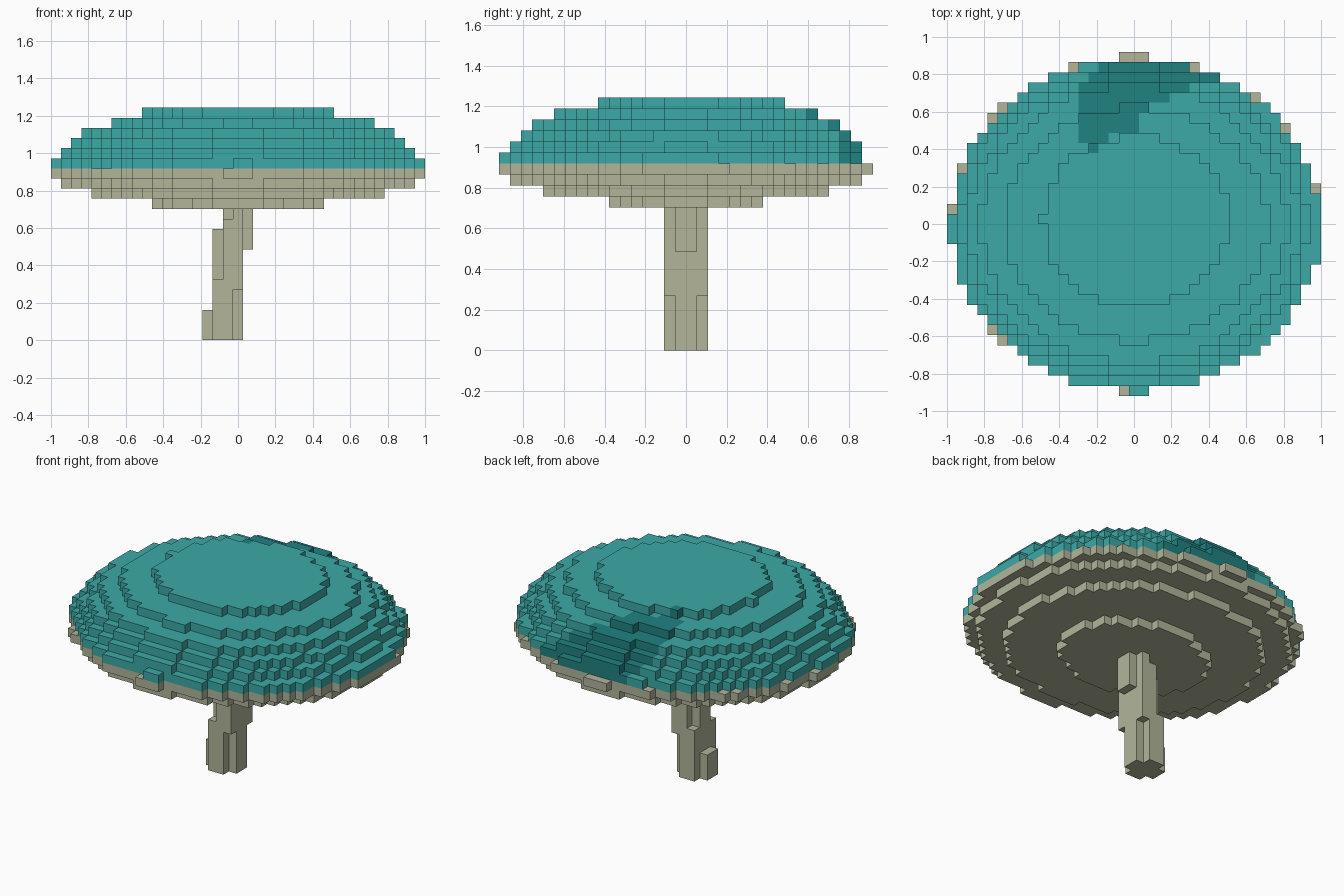
import bpy
import bmesh
from mathutils import Vector

cube = bpy.data.objects.get("Cube")
if cube:
    bpy.data.objects.remove(cube)

S = 2 / 37                       # edge length of one block
NX, NY = 37, 34                  # blocks across and deep


def material(name, rgb):
    m = bpy.data.materials.new(name)
    m.use_nodes = True
    m.diffuse_color = (*rgb, 1)
    bsdf = m.node_tree.nodes["Principled BSDF"]
    bsdf.inputs["Base Color"].default_value = (*rgb, 1)
    bsdf.inputs["Roughness"].default_value = 0.9
    return m


teal = material("teal", (0.045, 0.402, 0.386))
dark_teal = material("dark teal", (0.0144, 0.223, 0.223))
tan = material("pale tan", (0.445, 0.462, 0.323))


def centre(c):
    return Vector(((c[0] - NX / 2 + 0.5) * S, (c[1] - NY / 2 + 0.5) * S, (c[2] + 0.5) * S))


def disc(layer, cx, cy, rx, ry):
    """Blocks of one layer whose centres lie inside an ellipse."""
    cells = set()
    for i in range(NX):
        for j in range(NY):
            p = centre((i, j, layer))
            if ((p.x - cx) / rx) ** 2 + ((p.y - cy) / ry) ** 2 <= 1:
                cells.add((i, j, layer))
    return cells


def box(i0, i1, j0, j1, k0, k1):
    return {(i, j, k) for i in range(i0, i1) for j in range(j0, j1) for k in range(k0, k1)}


# Underside of the cap: layer, centre x, centre y, radius x, radius y
gill_cells = set()
for d in [(13, 0, 0, .450, .370), (14, 0, 0, .770, .690),
          (15, 0, 0, .930, .850), (16, .008, 0, .990, .895)]:
    gill_cells |= disc(*d)

# Domed top of the cap
cap_cells = set()
for d in [(17, .0085, -.005, .986, .888), (18, 0, 0, .930, .848),
          (19, 0, 0, .878, .797), (20, 0, 0, .822, .740),
          (21, .012, 0, .697, .627), (22, .009, .0145, .4975, .457)]:
    cap_cells |= disc(*d)

# Leaning stem: inner core, then the thinner front and back ribs
stem_cells = set()
for i0, i1, k0, k1 in [(15, 19, 0, 3), (16, 19, 3, 9), (16, 20, 9, 11), (17, 20, 11, 13)]:
    stem_cells |= box(i0, i1, 16, 18, k0, k1)
for i0, i1, k0, k1 in [(16, 18, 0, 5), (16, 19, 5, 6), (17, 19, 6, 12), (18, 19, 12, 13)]:
    for j in (15, 18):
        stem_cells |= box(i0, i1, j, j + 1, k0, k1)

solid = gill_cells | cap_cells | stem_cells

# Dark patch at the back of the cap, seen in plan
PATCH = [(-.30, .69), (-.30, .45), (-.24, .39), (-.19, .38), (-.19, .42), (-.11, .46),
         (-.08, .49), (.015, .50), (.02, .58), (.09, .65), (.18, .665), (.20, .71),
         (.30, .72), (.31, .755), (.47, .775), (.47, .82), (.36, .90), (-.20, .90),
         (-.20, .81), (-.25, .76)]


def in_patch(p):
    inside = False
    for (x0, y0), (x1, y1) in zip(PATCH, PATCH[1:] + PATCH[:1]):
        if (y0 > p.y) != (y1 > p.y) and p.x < x0 + (p.y - y0) * (x1 - x0) / (y1 - y0):
            inside = not inside
    return inside


def build(name, cells, mats, rule=None):
    """Mesh the exposed block faces and colour each by its block's position."""
    bm = bmesh.new()
    for c in sorted(cells):
        mid = centre(c)
        for axis in range(3):
            for sign in (-1, 1):
                n = list(c)
                n[axis] += sign
                if tuple(n) in solid:
                    continue
                normal, u, v = Vector(), Vector(), Vector()
                normal[axis] = sign * S / 2
                u[(axis + 1) % 3] = S / 2
                v[(axis + 2) % 3] = sign * S / 2
                quad = [mid + normal + a * u + b * v
                        for a, b in ((-1, -1), (1, -1), (1, 1), (-1, 1))]
                face = bm.faces.new([bm.verts.new(q) for q in quad])
                if rule and rule(mid):
                    face.material_index = 1
    bmesh.ops.remove_doubles(bm, verts=bm.verts[:], dist=S * 0.01)
    mesh = bpy.data.meshes.new(name)
    bm.to_mesh(mesh)
    bm.free()
    for m in mats:
        mesh.materials.append(m)
    obj = bpy.data.objects.new(name, mesh)
    bpy.context.scene.collection.objects.link(obj)
    return obj


build("stem", stem_cells, [tan])
build("cap_underside", gill_cells, [tan])
build("cap_top", cap_cells, [teal, dark_teal], in_patch)
